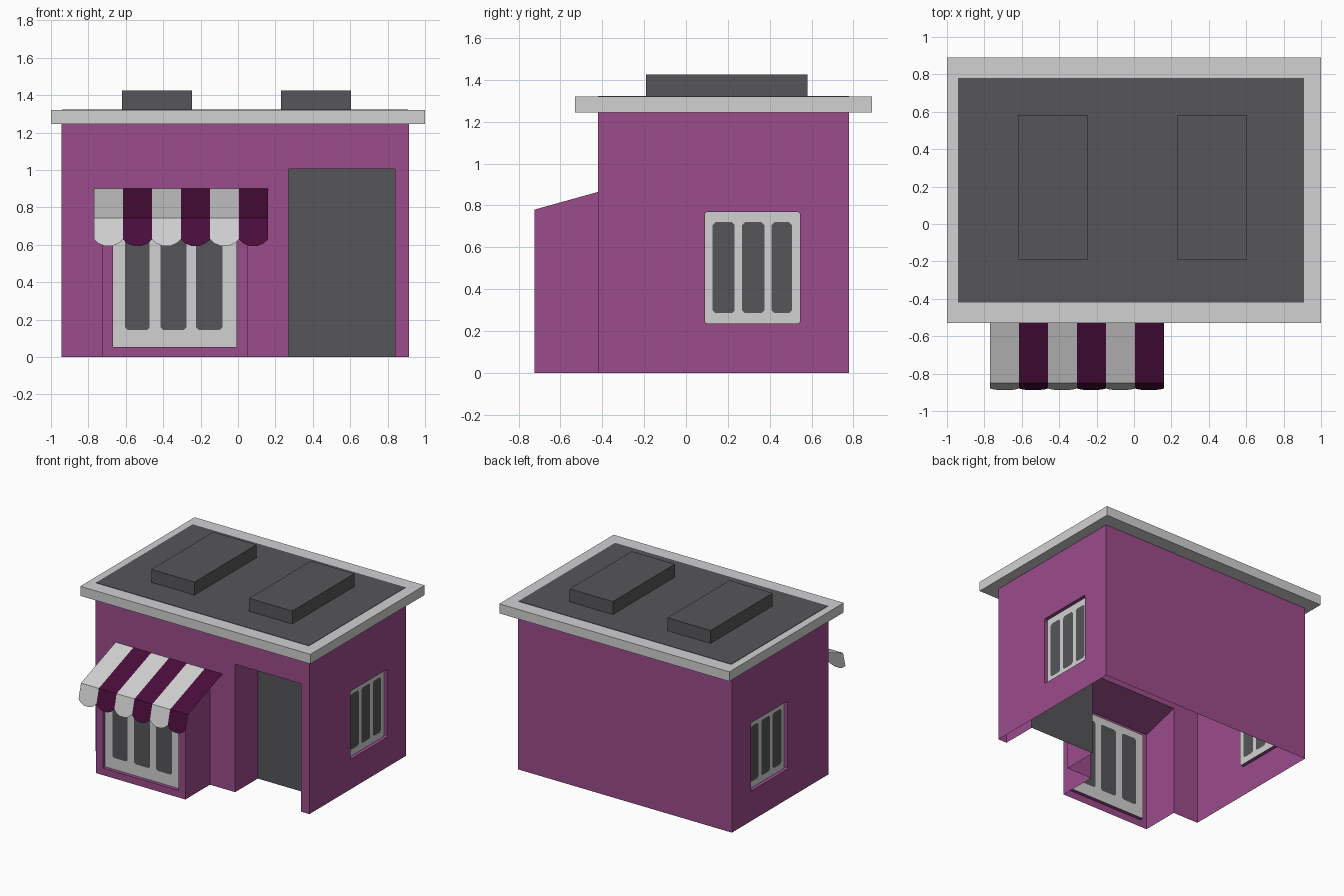
import bpy, bmesh, math
from mathutils import Vector

if "Cube" in bpy.data.objects:
    bpy.data.objects.remove(bpy.data.objects["Cube"])


def material(name, rgb):
    m = bpy.data.materials.new(name)
    m.diffuse_color = (*rgb, 1)
    m.use_nodes = True
    m.node_tree.nodes["Principled BSDF"].inputs["Base Color"].default_value = m.diffuse_color
    return m


PURPLE = material("wall purple", (0.332, 0.072, 0.258))
DEEP = material("stripe dark purple", (0.068, 0.004, 0.044))
LIGHT = material("light grey", (0.64, 0.64, 0.65))
DARK = material("dark grey", (0.093, 0.093, 0.100))

# Wall planes: (u, v, inward depth) -> xyz
X0, X1, Y0, Y1, TOP = -0.945, 0.915, -0.42, 0.78, 1.245
BAY_Y, BAY_L, BAY_R, BAY_Z0, BAY_Z1 = -0.725, -0.725, 0.05, 0.78, 0.865
front = lambda u, v, d=0: Vector((u, Y0 + d, v))
back = lambda u, v, d=0: Vector((u, Y1 - d, v))
left = lambda u, v, d=0: Vector((X0 + d, u, v))
right = lambda u, v, d=0: Vector((X1 - d, u, v))
bay = lambda u, v, d=0: Vector((u, BAY_Y + d, v))


def rect(u0, u1, v0, v1, c=0.0):
    """Rectangle outline, with chamfered corners if c > 0."""
    if not c:
        return [(u0, v0), (u1, v0), (u1, v1), (u0, v1)]
    return [(u0 + c, v0), (u1 - c, v0), (u1, v0 + c), (u1, v1 - c),
            (u1 - c, v1), (u0 + c, v1), (u0, v1 - c), (u0, v0 + c)]


def sheet(bm, plane, loops, d=0.0):
    """Fill an outline with optional holes, facing outward."""
    edges = []
    for loop in loops:
        vs = [bm.verts.new(plane(u, v, d)) for u, v in loop]
        edges += [bm.edges.new((vs[i - 1], vs[i])) for i in range(len(vs))]
    out = plane(0, 0, -1) - plane(0, 0, 0)
    res = bmesh.ops.triangle_fill(bm, use_beauty=True, edges=edges)
    for f in [g for g in res["geom"] if isinstance(g, bmesh.types.BMFace)]:
        f.normal_update()
        if f.normal.dot(out) < 0:
            f.normal_flip()


def quad(bm, pts, toward):
    f = bm.faces.new([bm.verts.new(p) for p in pts])
    f.normal_update()
    if f.normal.dot(toward) < 0:
        f.normal_flip()
    return f


def reveal(bm, plane, loop, depth, closed=True):
    """Sides of a recess, facing into the opening."""
    mid = sum((plane(u, v, depth / 2) for u, v in loop), Vector()) / len(loop)
    for i in range(0 if closed else 1, len(loop)):
        a, b = loop[i - 1], loop[i]
        pts = [plane(*a, 0), plane(*b, 0), plane(*b, depth), plane(*a, depth)]
        quad(bm, pts, mid - sum(pts, Vector()) / 4)


def finish(bm, name, *mats):
    bmesh.ops.remove_doubles(bm, verts=bm.verts, dist=0.0005)
    me = bpy.data.meshes.new(name)
    bm.to_mesh(me)
    bm.free()
    for m in mats:
        me.materials.append(m)
    ob = bpy.data.objects.new(name, me)
    bpy.context.collection.objects.link(ob)
    return ob


def box(name, x0, x1, y0, y1, z0, z1, mat):
    bm = bmesh.new()
    bmesh.ops.create_cube(bm, size=1)
    for v in bm.verts:
        v.co = ((x0 + x1) / 2 + v.co.x * (x1 - x0),
                (y0 + y1) / 2 + v.co.y * (y1 - y0),
                (z0 + z1) / 2 + v.co.z * (z1 - z0))
    return finish(bm, name, mat)


# Openings
REC, DOOR_D = 0.028, 0.28
side_hole = rect(0.09, 0.545, 0.235, 0.77, 0.01)
side_panes = [rect(a, b, 0.285, 0.72, 0.014)
              for a, b in ((0.127, 0.233), (0.267, 0.375), (0.408, 0.506))]
bay_hole = rect(-0.667, -0.008, 0.055, 0.745)
bay_panes = [rect(a, b, 0.145, 0.69, 0.014)
             for a, b in ((-0.605, -0.472), (-0.415, -0.275), (-0.224, -0.084))]
door_path = [(0.27, 0), (0.27, 1.005), (0.84, 1.005), (0.84, 0)]

# Walls: open-bottomed shell with bay and recesses
bm = bmesh.new()
sheet(bm, front, [[(X0, 0), (BAY_L, 0), (BAY_L, BAY_Z1), (BAY_R, BAY_Z1), (BAY_R, 0)]
                  + door_path + [(X1, 0), (X1, TOP), (X0, TOP)]])
sheet(bm, back, [rect(X0, X1, 0, TOP)])
for plane in (left, right):
    sheet(bm, plane, [rect(Y0, Y1, 0, TOP), side_hole])
    reveal(bm, plane, side_hole, REC)
reveal(bm, front, door_path, DOOR_D, closed=False)
sheet(bm, bay, [rect(BAY_L, BAY_R, 0, BAY_Z0), bay_hole])
reveal(bm, bay, bay_hole, REC)
for x, s in ((BAY_L, -1), (BAY_R, 1)):
    quad(bm, [(x, BAY_Y, 0), (x, Y0, 0), (x, Y0, BAY_Z1), (x, BAY_Y, BAY_Z0)],
         Vector((s, 0, 0)))
quad(bm, [(BAY_L, BAY_Y, BAY_Z0), (BAY_R, BAY_Y, BAY_Z0),
          (BAY_R, Y0, BAY_Z1), (BAY_L, Y0, BAY_Z1)], Vector((0, 0, 1)))
finish(bm, "walls", PURPLE)

# Windows: frame sheet with panes set into it
for name, plane, hole, panes in (("left_window", left, side_hole, side_panes),
                                 ("right_window", right, side_hole, side_panes),
                                 ("bay_window", bay, bay_hole, bay_panes)):
    bm = bmesh.new()
    sheet(bm, plane, [hole] + panes, REC)
    finish(bm, name + "_frame", LIGHT)
    bm = bmesh.new()
    for p in panes:
        sheet(bm, plane, [p], REC)
    finish(bm, name + "_panes", DARK)

# Door at the back of its recess
bm = bmesh.new()
sheet(bm, front, [door_path], DOOR_D)
finish(bm, "door", DARK)

# Roof slab, dark roof surface and two raised blocks
box("roof_slab", -1, 1, -0.53, 0.89, TOP, 1.32, LIGHT)
box("roof_surface", -0.94, 0.91, -0.42, 0.78, 1.317, 1.323, DARK)
box("roof_block_left", -0.62, -0.245, -0.19, 0.58, 1.32, 1.425, DARK)
box("roof_block_right", 0.23, 0.605, -0.19, 0.58, 1.32, 1.425, DARK)

# Striped awning: sloping sheet with a flared scalloped valance
bm = bmesh.new()
AX, W, N = -0.77, 0.155, 6
for i in range(N):
    a, b = AX + i * W, AX + (i + 1) * W
    slope = [(a, -0.85, 0.743), (b, -0.85, 0.743), (b, Y0, 0.90), (a, Y0, 0.90)]
    rim = [(0, 0.743), (0, 0.63), (0.15, 0.608), (0.35, 0.595),
           (0.65, 0.595), (0.85, 0.608), (1, 0.63), (1, 0.743)]
    valance = [(a + t * W, -0.85 - (0.743 - z) * 0.26, z) for t, z in rim]
    quad(bm, slope, Vector((0, 0, 1))).material_index = i % 2
    quad(bm, valance, Vector((0, -1, 0))).material_index = i % 2
finish(bm, "awning", LIGHT, DEEP)
